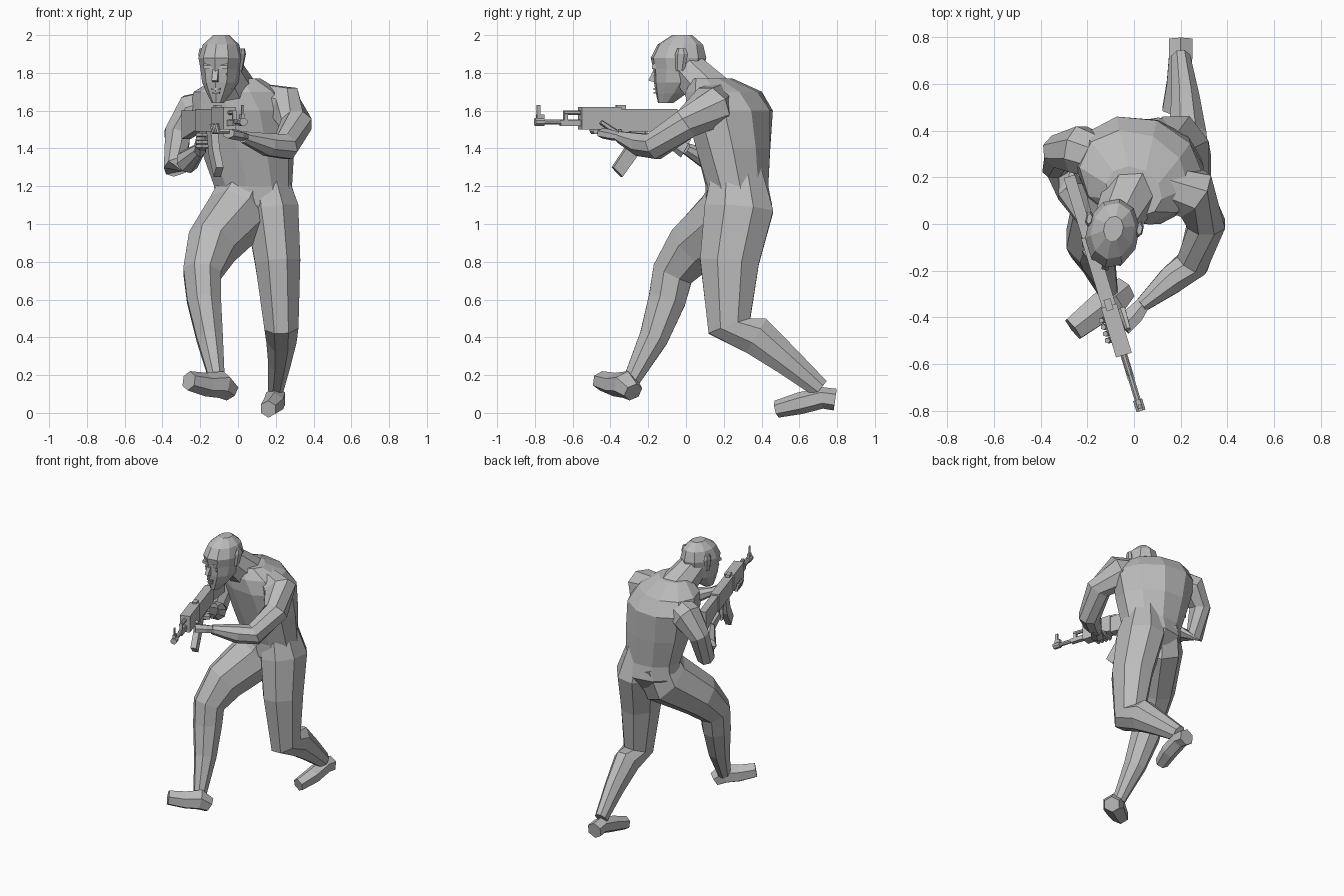
import bpy, bmesh, math
from mathutils import Vector, Matrix

if "Cube" in bpy.data.objects:
    bpy.data.objects.remove(bpy.data.objects["Cube"])

colour = (.5, .5, .5, 1)
grey = bpy.data.materials.new("plain grey")
grey.use_nodes = True
grey.diffuse_color = colour
grey.node_tree.nodes["Principled BSDF"].inputs["Base Color"].default_value = colour

SIDEWAYS, BACKWARD, UPWARD = Vector((1, 0, 0)), Vector((0, 1, 0)), Vector((0, 0, 1))
DIAGONAL = SIDEWAYS - BACKWARD


def placed(x, y, degrees):
    """Matrix that turns a part about the vertical and moves it into place."""
    turn = Matrix.Rotation(math.radians(degrees), 4, 'Z')
    return Matrix.Translation((x, y, 0)) @ turn


def finish(name, bm, matrix):
    bm.transform(matrix)
    bmesh.ops.recalc_face_normals(bm, faces=bm.faces)
    mesh = bpy.data.meshes.new(name)
    bm.to_mesh(mesh)
    bm.free()
    mesh.materials.append(grey)
    obj = bpy.data.objects.new(name, mesh)
    bpy.context.scene.collection.objects.link(obj)


def loft(name, rings, deep=1, side=SIDEWAYS, sides=8, axis=None, twist=0, matrix=Matrix()):
    """Skin oval rings (x, y, z, half width) whose depth is a fixed ratio of the width."""
    bm = bmesh.new()
    centres = [Vector(ring[:3]) for ring in rings]
    last = len(rings) - 1
    grow = 1 / math.cos(math.pi / sides)
    loops = []
    for i, centre in enumerate(centres):
        along = axis or (centres[min(i + 1, last)] - centres[max(i - 1, 0)]).normalized()
        across = Matrix.Rotation(math.radians(twist * i / last), 3, 'Z') @ side
        across = (across - along * across.dot(along)).normalized()
        outward = along.cross(across) * deep
        radius = rings[i][3] * grow
        angles = [(k + .5) * math.tau / sides for k in range(sides)]
        loops.append([bm.verts.new(centre + radius * (across * math.cos(a) + outward * math.sin(a)))
                      for a in angles])
    for low, high in zip(loops, loops[1:]):
        for k in range(sides):
            following = (k + 1) % sides
            bm.faces.new((low[k], low[following], high[following], high[k]))
    bm.faces.new(loops[0])
    bm.faces.new(loops[-1])
    finish(name, bm, matrix)


def prism(name, outline, width, matrix, shift=0):
    """Extrude a (y, z) outline sideways, centred on shift."""
    bm = bmesh.new()
    face = bm.faces.new([bm.verts.new((shift - width / 2, y, z)) for y, z in outline])
    grown = bmesh.ops.extrude_face_region(bm, geom=[face])["geom"]
    moved = [part for part in grown if isinstance(part, bmesh.types.BMVert)]
    bmesh.ops.translate(bm, vec=SIDEWAYS * width, verts=moved)
    finish(name, bm, matrix)


def box(name, start, end, low, high, width, matrix, shift=0):
    outline = [(start, low), (end, low), (end, high), (start, high)]
    prism(name, outline, width, matrix, shift)


# Torso, twisted so the left shoulder leads
loft("torso", [(.1, .26, .97, .13), (.09, .28, 1.1, .21), (.08, .27, 1.2, .2), (.05, .25, 1.4, .24),
               (.02, .23, 1.6, .27), (0, .2, 1.7, .23), (0, .14, 1.77, .12)],
     deep=.8, sides=10, axis=UPWARD, twist=-30)
loft("neck", [(0, .16, 1.66, .12), (-.08, 0, 1.83, .09)])

# Arms, from inside the shoulder to the wrist
loft("left_arm", [(.06, .18, 1.67, .08), (.25, .13, 1.62, .11), (.31, 0, 1.53, .08),
                  (.25, -.17, 1.41, .07), (.16, -.24, 1.42, .06), (.03, -.35, 1.46, .03)], side=UPWARD)
loft("right_arm", [(-.05, .25, 1.65, .08), (-.24, .32, 1.59, .1), (-.32, .31, 1.48, .07),
                   (-.33, .24, 1.3, .06), (-.27, .14, 1.33, .06), (-.2, 0, 1.4, .03)], side=BACKWARD)

# Legs, from inside the pelvis to the ankle
loft("left_leg", [(.15, .27, 1.28, .1), (.18, .28, 1.08, .14), (.21, .23, .8, .12), (.23, .23, .46, .09),
                  (.23, .37, .41, .08), (.22, .53, .28, .06), (.2, .71, .13, .04)], deep=1.3)
loft("right_leg", [(.05, .29, 1.2, .14), (0, .24, 1.05, .16), (-.14, .04, .88, .13), (-.19, -.07, .74, .1),
                   (-.18, -.1, .6, .09), (-.15, -.17, .4, .07), (-.11, -.29, .17, .04)], deep=1.1)
loft("left_foot", [(.2, .79, .07, .05), (.2, .72, .08, .05), (.19, .6, .05, .05), (.16, .48, .02, .04)],
     sides=6)
loft("right_foot", [(-.04, -.28, .11, .05), (-.09, -.32, .15, .07), (-.17, -.38, .15, .06),
                    (-.26, -.45, .17, .05)], deep=.9, side=DIAGONAL, sides=6)

# Head, turned a little along the rifle
head = placed(-.09, -.03, -12)
skull = [(-.08, 1.64, .03), (-.05, 1.69, .06), (-.02, 1.75, .09), (-.01, 1.82, .1), (-.01, 1.88, .11),
         (0, 1.95, .09), (.01, 2, .04)]
loft("skull", [(0, *ring) for ring in skull], deep=1.3, sides=10, axis=UPWARD, matrix=head)
prism("nose", [(-.1, 1.83), (-.14, 1.82), (-.17, 1.76), (-.1, 1.74)], .03, head)
box("upper_lip", -.14, -.1, 1.71, 1.72, .05, head)
box("lower_lip", -.14, -.1, 1.69, 1.7, .04, head)
for way, label in ((1, "left"), (-1, "right")):
    prism(label + "_brow", [(-.1, 1.82), (-.14, 1.82), (-.14, 1.84), (-.1, 1.87)], .05, head, way * .04)
    box(label + "_eye", -.13, -.1, 1.79, 1.8, .03, head, way * .04)
    loft(label + "_ear", [(way * .1, .02, 1.81, .01), (way * .11, .03, 1.9, .015), (way * .11, .03, 1.93, .01)],
         deep=2, sides=6, axis=UPWARD, matrix=head)

# Rifle, laid out from muzzle to butt and then turned
gun = placed(.03, -.8, 17)
for name, start, end, height, radius in (("barrel", 0, .3, 1.54, .013), ("muzzle", 0, .05, 1.54, .02),
                                         ("gas_tube", .16, .3, 1.59, .012)):
    loft(name, [(0, start, height, radius), (0, end, height, radius)], matrix=gun)
for part in (("sight_base", .01, .05, 1.53, 1.58, .02), ("sight_post", .01, .03, 1.58, 1.63, .01),
             ("gas_block", .14, .26, 1.52, 1.55, .03), ("gas_port", .16, .18, 1.55, 1.6, .02),
             ("handguard", .25, .47, 1.5, 1.62, .07), ("receiver", .47, .78, 1.49, 1.61, .06),
             ("rear_sight", .45, .5, 1.61, 1.63, .03), ("trigger_guard", .61, .71, 1.45, 1.46, .02),
             ("guard_front", .61, .62, 1.46, 1.5, .02)):
    box(*part, gun)
prism("magazine", [(.53, 1.5), (.5, 1.4), (.43, 1.3), (.48, 1.25), (.57, 1.37), (.61, 1.5)], .04, gun)
prism("pistol_grip", [(.7, 1.5), (.75, 1.5), (.79, 1.4), (.75, 1.39)], .03, gun)
prism("stock", [(.77, 1.5), (1.04, 1.45), (1.05, 1.6), (.77, 1.6)], .05, gun)

# Hands: palms with curled fingers around handguard and grip
loft("left_palm", [(.04, -.34, 1.46, .03), (0, -.39, 1.47, .04), (-.05, -.44, 1.48, .04)],
     deep=.6, side=DIAGONAL, sides=6)
loft("right_palm", [(-.2, 0, 1.4, .03), (-.2, -.09, 1.45, .02)], deep=1.6, sides=6)
for i in range(4):
    y, z = .33 + i * .03, 1.47 - i * .02
    loft(f"left_finger_{i + 1}", [(.02, y, 1.49, .012), (-.04, y, 1.49, .012), (-.05, y, 1.53, .01)],
         side=BACKWARD, sides=5, matrix=gun)
    loft(f"right_finger_{i + 1}", [(-.03, .73, z, .012), (-.02, .68, z, .012), (.03, .7, z, .01)],
         side=UPWARD, sides=5, matrix=gun)
loft("left_thumb", [(.05, .44, 1.48, .014), (.05, .35, 1.54, .01)], sides=5, matrix=gun)
